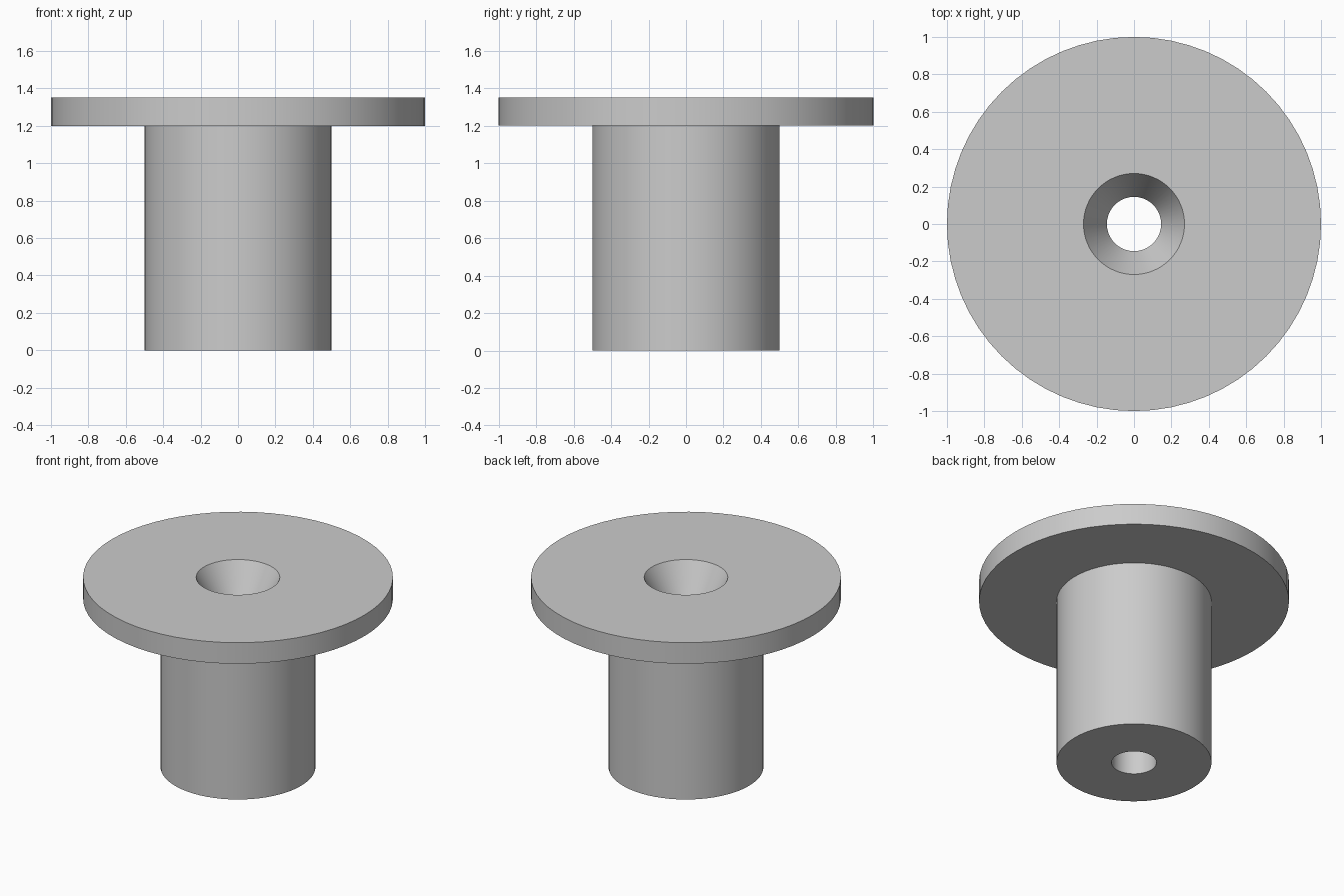
import bpy
import bmesh
from math import cos, sin, tau

SEGMENTS = 64

cube = bpy.data.objects.get("Cube")
if cube:
    bpy.data.objects.remove(cube, do_unlink=True)

# Plain grey finish
grey = bpy.data.materials.new("plain_grey")
grey.use_nodes = True
colour = (0.6, 0.6, 0.6, 1)
grey.diffuse_color = colour
grey.node_tree.nodes["Principled BSDF"].inputs["Base Color"].default_value = colour


def lathe(name, profile):
    """Revolve a closed (radius, height) profile around the z axis."""
    bm = bmesh.new()
    rings = [[bm.verts.new((r * cos(tau * i / SEGMENTS), r * sin(tau * i / SEGMENTS), z))
              for i in range(SEGMENTS)] for r, z in profile]
    for k, ring in enumerate(rings):
        upper = rings[(k + 1) % len(rings)]
        for i in range(SEGMENTS):
            j = (i + 1) % SEGMENTS
            bm.faces.new((ring[i], ring[j], upper[j], upper[i]))
    bmesh.ops.recalc_face_normals(bm, faces=bm.faces)
    mesh = bpy.data.meshes.new(name)
    bm.to_mesh(mesh)
    bm.free()
    mesh.materials.append(grey)
    obj = bpy.data.objects.new(name, mesh)
    bpy.context.collection.objects.link(obj)
    bpy.ops.object.select_all(action='DESELECT')
    obj.select_set(True)
    bpy.context.view_layer.objects.active = obj
    bpy.ops.object.shade_smooth_by_angle(angle=0.35)
    return obj


# Round shank and wide flange in one body, with a countersunk through bore
HEIGHT, FLANGE_BASE, SINK_DEPTH = 1.35, 1.2, 0.22
BORE, SINK, SHANK, FLANGE = 0.145, 0.27, 0.5, 1.0
lathe("flanged_bushing", [
    (BORE, 0), (SHANK, 0),
    (SHANK, FLANGE_BASE), (FLANGE, FLANGE_BASE),
    (FLANGE, HEIGHT), (SINK, HEIGHT),
    (BORE, HEIGHT - SINK_DEPTH),
])
